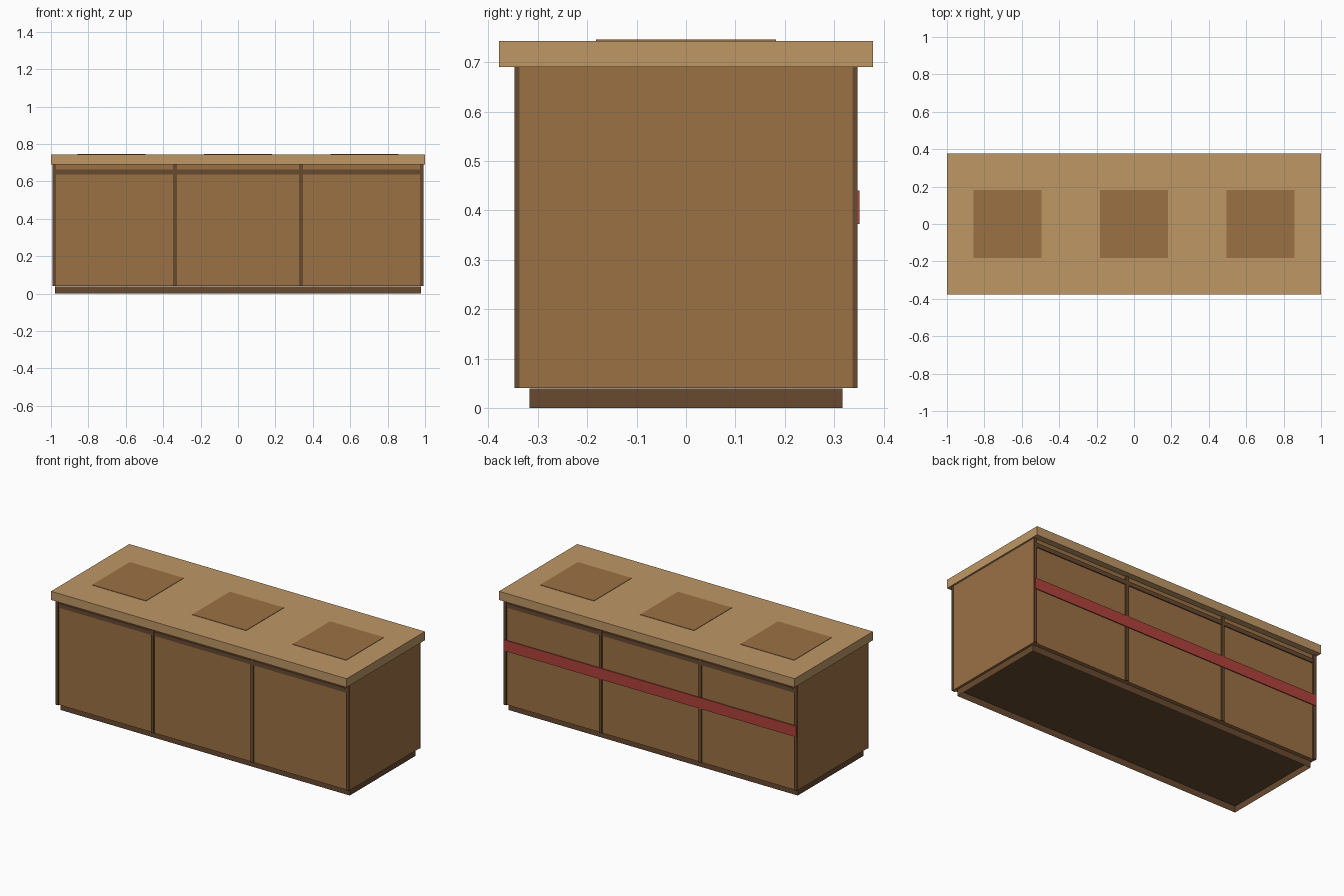
import bpy
import bmesh

if "Cube" in bpy.data.objects:
    bpy.data.objects.remove(bpy.data.objects["Cube"])


def material(name, rgb):
    lin = [((c / 255 + 0.055) / 1.055) ** 2.4 for c in rgb]
    m = bpy.data.materials.new(name)
    m.diffuse_color = (*lin, 1)
    m.use_nodes = True
    m.node_tree.nodes["Principled BSDF"].inputs["Base Color"].default_value = m.diffuse_color
    return m


oak = material("light_oak", (190, 151, 101))
wood = material("mid_wood", (156, 113, 69))
dark = material("dark_wood", (104, 74, 48))
red = material("red_paint", (176, 66, 60))


def box(name, x, y, z, mat, open_bottom=False):
    """Box from (min, max) ranges on each axis."""
    bm = bmesh.new()
    bmesh.ops.create_cube(bm, size=1)
    for v in bm.verts:
        v.co = [(a + b) / 2 + c * (b - a) for c, (a, b) in zip(v.co, (x, y, z))]
    if open_bottom:
        bm.normal_update()
        bottom = [f for f in bm.faces if f.normal.z < -0.5]
        bmesh.ops.delete(bm, geom=bottom, context='FACES_ONLY')
    me = bpy.data.meshes.new(name)
    bm.to_mesh(me)
    bm.free()
    me.materials.append(mat)
    ob = bpy.data.objects.new(name, me)
    bpy.context.collection.objects.link(ob)
    return ob


# Plinth (hollow underneath), cabinet body and worktop
box("plinth", (-0.978, 0.978), (-0.317, 0.317), (0, 0.0395), dark, open_bottom=True)
box("cabinet_body", (-0.99, 0.99), (-0.339, 0.339), (0.041, 0.69), wood)
box("worktop", (-1, 1), (-0.378, 0.378), (0.69, 0.743), oak)

# Posts and upper rail on the front and back
for side, s in (("front", -1), ("back", 1)):
    for i, cx in enumerate((-0.983, -0.337, 0.337, 0.983)):
        box(f"{side}_post_{i + 1}", (cx - 0.01, cx + 0.01),
            sorted((s * 0.337, s * 0.347)), (0.041, 0.69), dark)
    box(f"{side}_rail", (-0.975, 0.975), sorted((s * 0.337, s * 0.345)),
        (0.638, 0.664), dark)

# Red stripe across the back
box("back_stripe", (-0.99, 0.99), (0.346, 0.351), (0.373, 0.44), red)

# Square inlays on the worktop
for i, cx in enumerate((-0.677, 0, 0.677)):
    box(f"top_inlay_{i + 1}", (cx - 0.182, cx + 0.182), (-0.182, 0.182),
        (0.742, 0.7455), wood)
